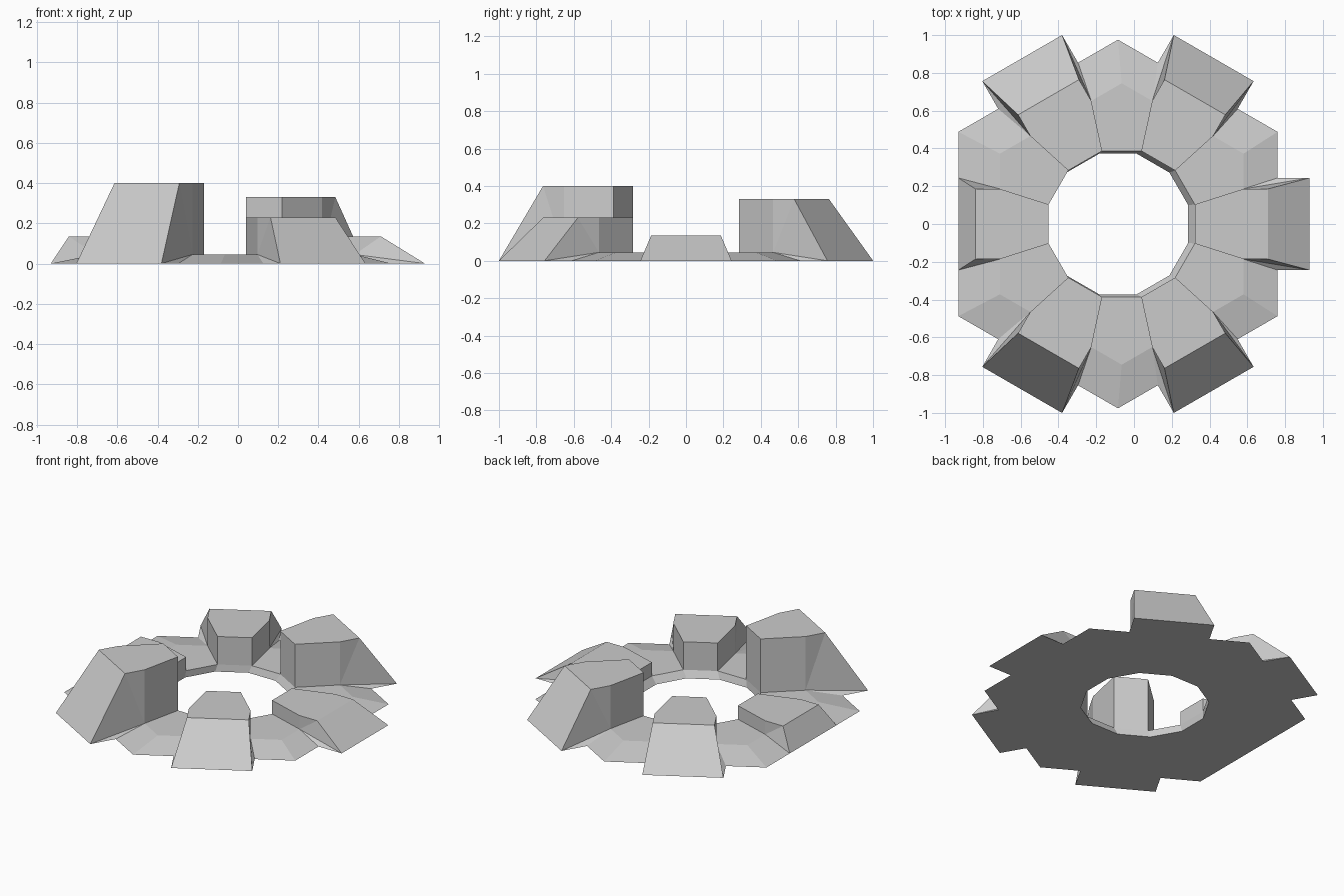
import bpy, bmesh, math
from mathutils import Vector

if "Cube" in bpy.data.objects:
    bpy.data.objects.remove(bpy.data.objects["Cube"])

TOP_CX, BASE_CX = -0.065, -0.085      # top outline sits slightly off the base outline
LOW = 0.045                           # height of the low wall
IN_T, IN_B = 0.387, 0.372             # inner 12-sided opening (top, base)
HEX_T, HEX_B = 0.645, 0.845           # hexagonal outer wall (top, base)
HALF_T, HALF_B = 0.186, 0.244         # half widths of the raised blocks
T15, C30 = math.tan(math.radians(15)), math.cos(math.radians(30))

# height and base reach of the raised block on each hexagon side
BLOCKS = [(0.135, 1.014), (0.33, 1.014), (0.23, 1.014),
          (0.135, HEX_B), (0.40, 1.014), (0.23, 1.014)]

bm = bmesh.new()


def point(k, r, t, z):
    """Point on side k: r outward, t sideways, z up."""
    a = math.radians(60 * k)
    cx = TOP_CX if z > 0 else BASE_CX
    return Vector((cx + r * math.cos(a) - t * math.sin(a),
                   r * math.sin(a) + t * math.cos(a), z))


def face(*pts):
    clean = [p for i, p in enumerate(pts) if (p - pts[i - 1]).length > 1e-5]
    if len(clean) > 2:
        bm.faces.new([bm.verts.new(p) for p in clean])


def corner(k, r, z):
    """Hexagon corner between side k and side k + 1."""
    a = math.radians(60 * k + 30)
    cx = TOP_CX if z > 0 else BASE_CX
    return Vector((cx + r / C30 * math.cos(a), r / C30 * math.sin(a), z))


for k, (h, reach) in enumerate(BLOCKS):
    # raised block: top, outer slope, inner face, underside
    top, base = {}, {}
    for s in (-1, 1):
        top[s] = [point(k, IN_T, s * IN_T * T15, h), point(k, HEX_T, s * HALF_T, h),
                  point(k, 0.775, s * HALF_T, h)]
        base[s] = [point(k, IN_B, s * IN_B * T15, 0), point(k, HEX_B, s * HALF_B, 0),
                   point(k, reach, s * HALF_B, 0)]
    face(*top[-1], *reversed(top[1]))
    face(*base[-1], *reversed(base[1]))
    face(top[-1][2], top[1][2], base[1][2], base[-1][2])
    low_in = {s: point(k, IN_T, s * IN_T * T15, LOW) for s in (-1, 1)}
    face(top[-1][0], top[1][0], low_in[1], low_in[-1])
    face(low_in[-1], low_in[1], base[1][0], base[-1][0])
    # block flanks
    for s in (-1, 1):
        low = point(k, HEX_T, s * HALF_T, LOW)
        face(top[s][0], top[s][1], low, low_in[s])
        face(top[s][1], top[s][2], low)
        face(top[s][2], base[s][2], low)
        face(base[s][2], base[s][1], low)

    # low wall bridging to the next block
    n = k + 1
    rim = [point(k, IN_T, IN_T * T15, LOW), point(k, HEX_T, HALF_T, LOW),
           corner(k, HEX_T, LOW), point(n, HEX_T, -HALF_T, LOW),
           point(n, IN_T, -IN_T * T15, LOW)]
    foot = [point(k, IN_B, IN_B * T15, 0), point(k, HEX_B, HALF_B, 0),
            corner(k, HEX_B, 0), point(n, HEX_B, -HALF_B, 0),
            point(n, IN_B, -IN_B * T15, 0)]
    face(*rim)
    face(*foot)
    for a, b in ((1, 2), (2, 3), (4, 0)):
        face(rim[a], rim[b], foot[b], foot[a])

bmesh.ops.remove_doubles(bm, verts=bm.verts[:], dist=0.0005)
bmesh.ops.recalc_face_normals(bm, faces=bm.faces[:])
mesh = bpy.data.meshes.new("ruined_tower_ring")
bm.to_mesh(mesh)
bm.free()
bpy.context.collection.objects.link(bpy.data.objects.new("ruined_tower_ring", mesh))
